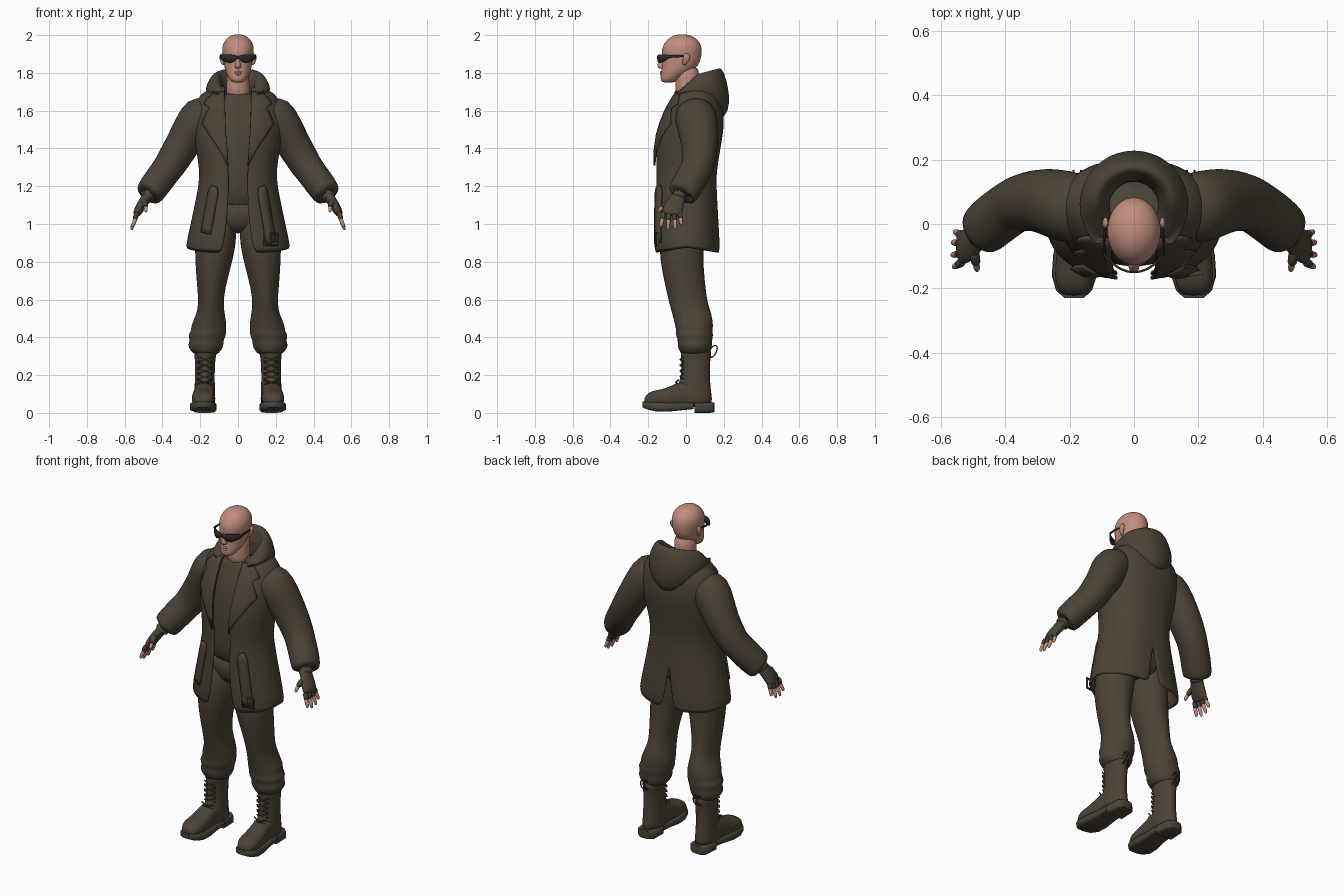
import bpy, bmesh, math
from mathutils import Vector as V


def material(name, rgb):
    m = bpy.data.materials.new(name)
    m.diffuse_color = (*rgb, 1)
    return m


CLOTH = material("dark_olive_brown", (0.071, 0.056, 0.038))
SKIN = material("skin", (0.53, 0.27, 0.21))
LENS = material("dark_lens", (0.025, 0.023, 0.021))


def finish(name, verts, faces, mat, mirror=False, thick=0, sub=1):
    me = bpy.data.meshes.new(name)
    me.from_pydata([tuple(v) for v in verts], [], faces)
    bm = bmesh.new()
    bm.from_mesh(me)
    bmesh.ops.recalc_face_normals(bm, faces=bm.faces)
    bm.to_mesh(me)
    bm.free()
    me.materials.append(mat)
    ob = bpy.data.objects.new(name, me)
    bpy.context.collection.objects.link(ob)
    bpy.ops.object.select_all(action='DESELECT')
    ob.select_set(True)
    bpy.context.view_layer.objects.active = ob
    bpy.ops.object.shade_smooth_by_angle(angle=math.radians(50 if sub == 0 else 80))
    if mirror:
        ob.modifiers.new("mirror", 'MIRROR')
    if thick:
        s = ob.modifiers.new("thickness", 'SOLIDIFY')
        s.thickness, s.offset = thick, 0
    if sub:
        s = ob.modifiers.new("smooth", 'SUBSURF')
        s.levels = s.render_levels = sub
    return ob


def loft(name, rings, mat, n=16, power=1.0, closed=False, **kw):
    """Skin rings given as (centre, half axis u, half axis v)."""
    verts, faces = [], []
    sp = lambda a: math.copysign(abs(a) ** power, a)
    for c, u, v in rings:
        for i in range(n):
            t = 2 * math.pi * i / n
            verts.append(V(c) + V(u) * sp(math.cos(t)) + V(v) * sp(math.sin(t)))
    k = len(rings)
    for r in range(k if closed else k - 1):
        s = (r + 1) % k
        for i in range(n):
            j = (i + 1) % n
            faces.append((r * n + i, r * n + j, s * n + j, s * n + i))
    if not closed:
        faces += [tuple(range(n)), tuple(range((k - 1) * n, k * n))]
    return finish(name, verts, faces, mat, **kw)


def stack(name, rows, mat, **kw):
    """Horizontal sections: z, x centre, x radius, front y, back y."""
    return loft(name, [((x, (f + b) / 2, z), (rx, 0, 0), (0, (b - f) / 2, 0))
                       for z, x, rx, f, b in rows], mat, **kw)


def tube(name, pts, radii, mat, ref=(0, 1, 0), closed=False, **kw):
    """Sections across a path; a radius may be a pair (across, along ref)."""
    pts, rings, k = [V(p) for p in pts], [], len(pts)
    for i, p in enumerate(pts):
        a = pts[(i - 1) % k] if closed else pts[max(i - 1, 0)]
        b = pts[(i + 1) % k] if closed else pts[min(i + 1, k - 1)]
        t = (b - a).normalized()
        v = V(ref) - t * t.dot(V(ref))
        v.normalize()
        r = radii[i] if isinstance(radii, list) else radii
        ra, rb = r if isinstance(r, tuple) else (r, r)
        rings.append((p, t.cross(v) * ra, v * rb))
    return loft(name, rings, mat, closed=closed, **kw)


def sheet(name, grid, mat, **kw):
    w = len(grid[0])
    faces = [(r * w + i, r * w + i + 1, (r + 1) * w + i + 1, (r + 1) * w + i)
             for r in range(len(grid) - 1) for i in range(w - 1)]
    return finish(name, [p for row in grid for p in row], faces, mat, **kw)


# Coat sections: z, half width, front y, back y, front opening, back vent
COAT = [(1.73, .10, -.02, .13, .07, 0), (1.69, .20, -.05, .165, .07, 0),
        (1.60, .235, -.10, .195, .068, 0), (1.50, .232, -.14, .192, .064, 0),
        (1.40, .215, -.156, .175, .057, 0), (1.30, .198, -.156, .157, .05, 0),
        (1.22, .197, -.153, .152, .05, 0), (1.10, .222, -.16, .16, .05, 0),
        (1.00, .243, -.165, .166, .06, .012), (.87, .273, -.168, .176, .08, .035)]


def coat_y(x, z):
    for a, b in zip(COAT, COAT[1:]):
        if a[0] >= z >= b[0]:
            t = (a[0] - z) / (a[0] - b[0])
            rx, f, k = [a[i] + (b[i] - a[i]) * t for i in (1, 2, 3)]
            s = min(1, (abs(x) / rx) ** 1.25)
            return (f + k) / 2 - (k - f) / 2 * math.sqrt(1 - s * s)
    return 0


grid = []
for z, rx, f, b, op, vent in COAT:
    t0 = math.asin((op / rx) ** 1.25)
    t1 = math.pi - math.asin((vent / rx) ** 1.25)
    row = []
    for i in range(21):
        t = t0 + (t1 - t0) * i / 20
        x = 0 if (i == 20 and vent == 0) else rx * max(0, math.sin(t)) ** .8
        dip = .03 * abs(math.cos(t)) if z < .9 else 0
        row.append((x, (f + b) / 2 - (b - f) / 2 * math.cos(t), z - dip))
    grid.append(row)
sheet("coat_body", grid, CLOTH, mirror=True, thick=.016)

# Lapels with a collar notch
LAPEL = [(1.70, .07, .12), (1.66, .07, .165), (1.635, .069, .18), (1.615, .069, .15),
         (1.59, .068, .165), (1.53, .066, .19), (1.47, .063, .15), (1.39, .057, .095), (1.31, .051, .056)]
sheet("lapel", [[(a + (b - a) * i / 6, coat_y(a + (b - a) * i / 6, z) - .014, z) for i in range(7)]
                for z, a, b in LAPEL], CLOTH, mirror=True, thick=.01, sub=0)

# Hanging belt ends and the buckle
for side, name, x1, z1 in ((-1, "belt_end_plain", .17, .95), (1, "belt_end_buckled", .175, .90)):
    rows = []
    for j in range(9):
        t = j / 8
        x, z = .125 + (x1 - .125) * t, 1.20 + (z1 - 1.20) * t
        w = .014 if j == 0 else .024
        rows.append([(side * (x + w * k), coat_y(x + w * k, z) - .018, z + .006 * k) for k in (-1, 0, 1)])
    sheet(name, rows, CLOTH, thick=.016, sub=0)
by = coat_y(.175, .92) - .028
tube("buckle_frame", [(.14, by, .89), (.21, by + .01, .89), (.21, by + .01, .95), (.14, by, .95)],
     .007, CLOTH, closed=True, n=6, sub=0)
tube("buckle_pin", [(.175, by, .89), (.175, by, .95)], .005, CLOTH, n=6, sub=0)

# Hood lying around the neck and over the back
rings, verts, faces = 25, [], []
for i in range(rings):
    ph = math.radians(-142 + 284 * i / (rings - 1))
    b = (1 + math.cos(ph)) / 2
    side = min(1, b * 2)
    top = 1.685 + .115 * side + .03 * max(0, 2 * b - 1)
    low = 1.66 - .10 * b ** 3
    sec = [(.065, 1.66), (.075, 1.68 + .06 * side), (.098, top - .012), (.118, top),
           (.138 + .005 * b, top - .022), (.158 + .008 * b, (top + low) / 2 + .02 * side),
           (.165 + .008 * b, low + .045 + .03 * b), (.145 + .005 * b, low), (.09, low)]
    for r, z in sec:
        e = r + (.01 * (1 - b))
        verts.append((e * math.sin(ph), .06 + e * math.cos(ph), z))
m = 9
for i in range(rings - 1):
    for j in range(m):
        k = (j + 1) % m
        faces.append((i * m + j, i * m + k, (i + 1) * m + k, (i + 1) * m + j))
faces += [tuple(range(m)), tuple(range((rings - 1) * m, rings * m))]
finish("hood", verts, faces, CLOTH)

# Sleeves and cuffs
tube("sleeve", [(.13, .045, 1.60), (.20, .05, 1.575), (.248, .065, 1.50), (.30, .075, 1.41), (.355, .065, 1.32),
                (.375, .055, 1.29), (.425, .02, 1.225), (.465, -.015, 1.168), (.475, -.025, 1.152), (.473, -.024, 1.157)],
     [(.085, .10), (.118, .115), (.102, .11), (.092, .098), (.088, .09), (.082, .086), (.082, .088), (.079, .085),
      (.072, .078), .045], CLOTH, mirror=True)

# Shirt and trouser seat
stack("shirt", [(1.07, 0, .19, -.128, .13), (1.2, 0, .175, -.13, .13), (1.35, 0, .18, -.135, .14),
                (1.5, 0, .20, -.125, .16), (1.6, 0, .19, -.092, .16), (1.66, 0, .14, -.065, .13),
                (1.70, 0, .075, -.055, .08)], CLOTH, n=24)
stack("trouser_seat", [(.95, 0, .09, -.06, .07), (.98, 0, .16, -.105, .10), (1.04, 0, .20, -.12, .13),
                       (1.13, 0, .18, -.125, .125)], CLOTH, n=24)

# Trouser legs gathered in folds above the boots
stack("trouser_leg", [(1.08, .10, .095, -.115, .11), (.95, .114, .108, -.135, .10), (.86, .123, .108, -.143, .092),
                      (.76, .132, .092, -.13, .095), (.66, .142, .075, -.108, .105), (.58, .143, .066, -.09, .115),
                      (.52, .145, .076, -.072, .138), (.46, .155, .097, -.058, .146), (.435, .155, .091, -.052, .14),
                      (.41, .165, .104, -.056, .146), (.385, .165, .088, -.042, .138), (.355, .172, .098, -.048, .14),
                      (.33, .17, .08, -.036, .132), (.305, .17, .062, -.026, .125)], CLOTH, mirror=True, n=20)

# Boots: shaft, foot, soles and laces
stack("boot_shaft", [(.34, .173, .052, -.02, .125), (.325, .173, .06, -.03, .136), (.30, .173, .06, -.03, .136),
                     (.29, .174, .055, -.024, .13), (.20, .176, .053, -.025, .127), (.13, .176, .055, -.05, .132),
                     (.07, .176, .058, -.06, .142), (.035, .176, .056, -.06, .138)], CLOTH, mirror=True)


def lengthwise(name, rows, power, sub):
    """Sections along y: y, x centre, half width, bottom z, top z."""
    loft(name, [((x, y, (a + b) / 2), (w, 0, 0), (0, 0, (b - a) / 2)) for y, x, w, a, b in rows],
         CLOTH, power=power, mirror=True, sub=sub)


lengthwise("boot_foot", [(.10, .176, .05, .03, .14), (.03, .177, .055, .03, .17), (-.03, .179, .055, .03, .17),
                         (-.08, .181, .058, .03, .142), (-.13, .184, .062, .03, .124), (-.18, .186, .06, .03, .118),
                         (-.21, .186, .046, .034, .098), (-.222, .186, .028, .04, .075)], .75, 1)
lengthwise("front_sole", [(.04, .177, .058, .02, .055), (-.04, .179, .061, .012, .055), (-.10, .182, .069, .006, .055),
                          (-.16, .185, .07, .008, .057), (-.205, .186, .056, .018, .06),
                          (-.23, .186, .03, .03, .06)], .4, 0)
lengthwise("heel", [(.15, .176, .035, .004, .055), (.13, .176, .056, 0, .055), (.045, .177, .06, 0, .055)], .4, 0)
for j in range(5):
    z = .15 + .03 * j
    y = -.029 - (.024 if j == 0 else 0)
    for s in (-1, 1):
        tube("lace", [(.176 - .038 * s, y + .014, z), (.176, y - .002, z + .012), (.176 + .038 * s, y + .014, z + .024)],
             .004, CLOTH, ref=(0, 0, 1), n=6, mirror=True, sub=0)
for dx in (-.012, .012):
    tube("pull_loop", [(.176 + dx, .142 + .02 * math.cos(a) + .012 * math.sin(a), .325 + .032 * math.sin(a))
                       for a in [math.tau * i / 12 for i in range(12)]], .0035, CLOTH, ref=(1, 0, 0),
         closed=True, n=6, mirror=True, sub=0)

# Gloved hands with bare fingertips
tube("glove", [(.455, -.02, 1.185), (.478, -.035, 1.15), (.497, -.052, 1.12), (.52, -.068, 1.085),
               (.535, -.075, 1.055), (.54, -.076, 1.045)],
     [(.03, .034), (.03, .036), (.027, .046), (.026, .055), (.022, .053), (.012, .045)], CLOTH, mirror=True)
tube("glove_cuff", [(.468, -.03, 1.165), (.48, -.036, 1.145), (.488, -.042, 1.132)],
     [.034, .042, .036], CLOTH, mirror=True)
for j, (y, length) in enumerate([(-.118, .85), (-.09, 1.0), (-.062, .97), (-.036, .75)]):
    a = V((.53, y, 1.065))
    d = V((.034, (y + .075) * .45, -.098)) * length
    p, q, e = a + d * .5, a + d * .85 + V((.003, 0, 0)), a + d + V((-.001, 0, 0))
    tube("glove_finger", [a, a + d * .25 + V((.004, 0, 0)), p], [.014, .0145, .0135], CLOTH, n=10, mirror=True)
    tube("fingertip", [a + d * .4, p, q, e], [.011, .0115, .0105, .005], SKIN, n=10, mirror=True)
tube("glove_thumb", [(.498, -.075, 1.125), (.492, -.11, 1.105), (.489, -.128, 1.088)], [.018, .017, .014],
     CLOTH, ref=(1, 0, 0), n=10, mirror=True)
tube("thumb_tip", [(.49, -.122, 1.094), (.487, -.138, 1.075), (.486, -.146, 1.062)], [.012, .011, .006],
     SKIN, ref=(1, 0, 0), n=10, mirror=True)

# Head and neck
stack("neck", [(1.66, 0, .07, -.06, .08), (1.72, 0, .062, -.055, .072), (1.78, 0, .06, -.06, .07),
               (1.84, 0, .06, -.05, .07)], SKIN)
stack("head", [(1.748, 0, .022, -.118, -.07), (1.758, 0, .04, -.135, -.045), (1.785, 0, .057, -.135, -.005),
               (1.815, 0, .069, -.13, .045), (1.85, 0, .076, -.127, .072), (1.885, 0, .08, -.128, .082),
               (1.92, 0, .085, -.13, .085), (1.95, 0, .081, -.12, .08), (1.978, 0, .066, -.098, .06),
               (1.996, 0, .042, -.07, .033), (2.004, 0, .016, -.04, 0)], SKIN, n=24, sub=2)
stack("nose", [(1.822, 0, .011, -.138, -.11), (1.83, 0, .02, -.151, -.11), (1.842, 0, .015, -.155, -.11),
               (1.87, 0, .009, -.141, -.11), (1.895, 0, .009, -.13, -.11)], SKIN, n=12)
for name, z, w in (("upper_lip", 1.804, .024), ("lower_lip", 1.793, .02)):
    tube(name, [(-w, -.117, z - .002), (-w / 2, -.13, z), (0, -.135, z), (w / 2, -.13, z), (w, -.117, z - .002)],
         [.003, .006, .0065, .006, .003], SKIN, ref=(0, 0, 1), n=8)
tube("ear", [(.076, -.012, 1.84), (.084, -.006, 1.855), (.09, .002, 1.875), (.09, .005, 1.893), (.083, .004, 1.904)],
     [(.005, .008), (.008, .014), (.009, .02), (.009, .019), (.005, .01)], SKIN, n=10, mirror=True)

# Wraparound glasses
lens = [(0, 1.878, 1.888), (.01, 1.87, 1.891), (.022, 1.858, 1.895), (.045, 1.853, 1.897),
        (.066, 1.857, 1.897), (.082, 1.868, 1.896), (.092, 1.878, 1.895)]
gy = lambda x: -.149 + .055 * (x / .092) ** 2.2
sheet("lenses", [[(x, gy(x), a + (b - a) * k / 2) for k in range(3)] for x, a, b in lens],
      LENS, mirror=True, thick=.007, sub=0)
tube("glasses_arm", [(.09, -.098, 1.887), (.092, -.06, 1.888), (.09, -.02, 1.889), (.088, .005, 1.882)],
     [(.004, .008), (.004, .007), (.004, .005), (.003, .004)], LENS, ref=(0, 0, 1), n=8, mirror=True, sub=0)
